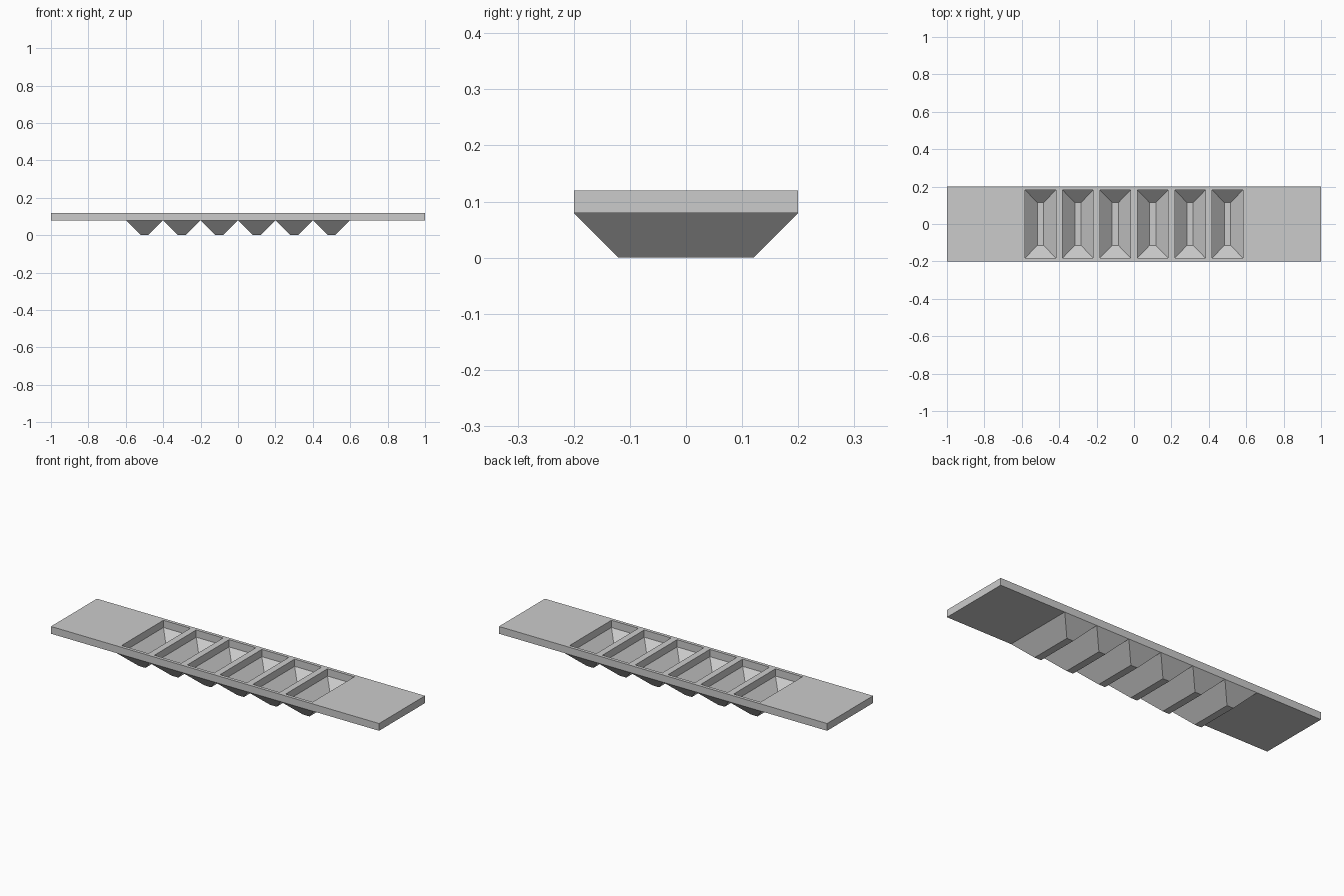
import bpy
import bmesh

if "Cube" in bpy.data.objects:
    bpy.data.objects.remove(bpy.data.objects["Cube"])

PITCH, COUNT = 0.2, 6
Z_TOP, Z_UNDER, FLOOR = 0.12, 0.08, 0.0125
OPEN_X, OPEN_Y = 0.082, 0.182


def stack(name, rings, centres=(0,)):
    """Closed solid from stacked rectangles (half x, half y, z), repeated along x."""
    bm = bmesh.new()
    for cx in centres:
        loops = [[bm.verts.new((cx + sx * hx, sy * hy, z))
                  for sx, sy in ((-1, -1), (1, -1), (1, 1), (-1, 1))]
                 for hx, hy, z in rings]
        for a, b in zip(loops, loops[1:]):
            for i in range(4):
                j = (i + 1) % 4
                bm.faces.new((a[i], a[j], b[j], b[i]))
        bm.faces.new(loops[0][::-1])
        bm.faces.new(loops[-1])
    bmesh.ops.recalc_face_normals(bm, faces=bm.faces[:])
    mesh = bpy.data.meshes.new(name)
    bm.to_mesh(mesh)
    bm.free()
    obj = bpy.data.objects.new(name, mesh)
    bpy.context.collection.objects.link(obj)
    return obj


centres = [(i - (COUNT - 1) / 2) * PITCH for i in range(COUNT)]

# Flat plate with six rectangular openings
plate = stack("tray_plate", [(1, 0.2, Z_UNDER), (1, 0.2, Z_TOP)])
cutter = stack("opening_cutter",
               [(OPEN_X, OPEN_Y, Z_UNDER - 0.05), (OPEN_X, OPEN_Y, Z_TOP + 0.05)], centres)
cutter.hide_render = True
mod = plate.modifiers.new("openings", 'BOOLEAN')
mod.operation = 'DIFFERENCE'
mod.solver = 'EXACT'
mod.object = cutter
bpy.context.view_layer.objects.active = plate
bpy.ops.object.modifier_apply(modifier=mod.name)
bpy.data.objects.remove(cutter)

# Hollow tapered pockets: outside skin, rim under the plate, inside skin
for n, cx in enumerate(centres, 1):
    pocket = stack(f"pocket_{n}", [(0.02, 0.12, 0), (0.1, 0.2, Z_UNDER),
                                   (OPEN_X, OPEN_Y, Z_UNDER), (0.0165, 0.114, FLOOR)])
    pocket.location.x = cx
